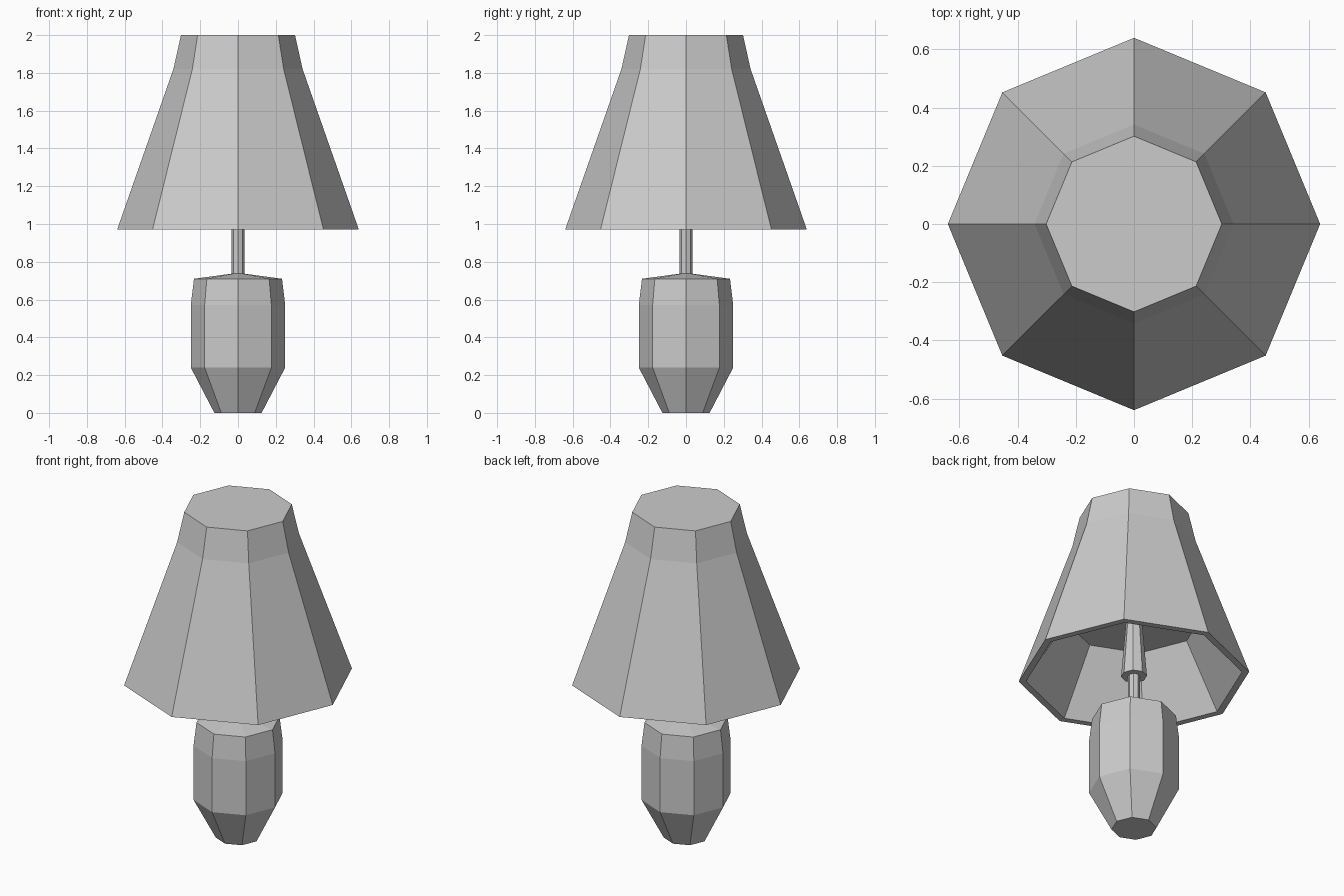
import bpy, bmesh
from math import cos, sin, tau

if "Cube" in bpy.data.objects:
    bpy.data.objects.remove(bpy.data.objects["Cube"])

SIDES = 8


def lathe(name, profile):
    """Closed eight-sided solid from (radius, z) rings, capped at both ends."""
    bm = bmesh.new()
    rings = [[bm.verts.new((r * cos(tau * i / SIDES), r * sin(tau * i / SIDES), z))
              for i in range(SIDES)] for r, z in profile]
    for a, b in zip(rings, rings[1:]):
        for i in range(SIDES):
            j = (i + 1) % SIDES
            bm.faces.new((a[i], a[j], b[j], b[i]))
    bm.faces.new(rings[0])
    bm.faces.new(rings[-1])
    bmesh.ops.recalc_face_normals(bm, faces=bm.faces)
    mesh = bpy.data.meshes.new(name)
    bm.to_mesh(mesh)
    bm.free()
    obj = bpy.data.objects.new(name, mesh)
    bpy.context.collection.objects.link(obj)
    return obj


# Faceted vase-like base
lathe("lamp_base", [(0.125, 0), (0.25, 0.24), (0.25, 0.57), (0.233, 0.71), (0.034, 0.737)])

# Thin stem
lathe("stem", [(0.034, 0.73), (0.034, 0.98)])

# Tapered bulb socket under the shade
lathe("socket", [(0.072, 0.972), (0.043, 1.34)])

# Shade: outer wall from the closed top to the rim, then the inner recess with its ceiling
lathe("shade", [(0.302, 2.0), (0.342, 1.82), (0.64, 0.97), (0.60, 0.97), (0.38, 1.34)])
